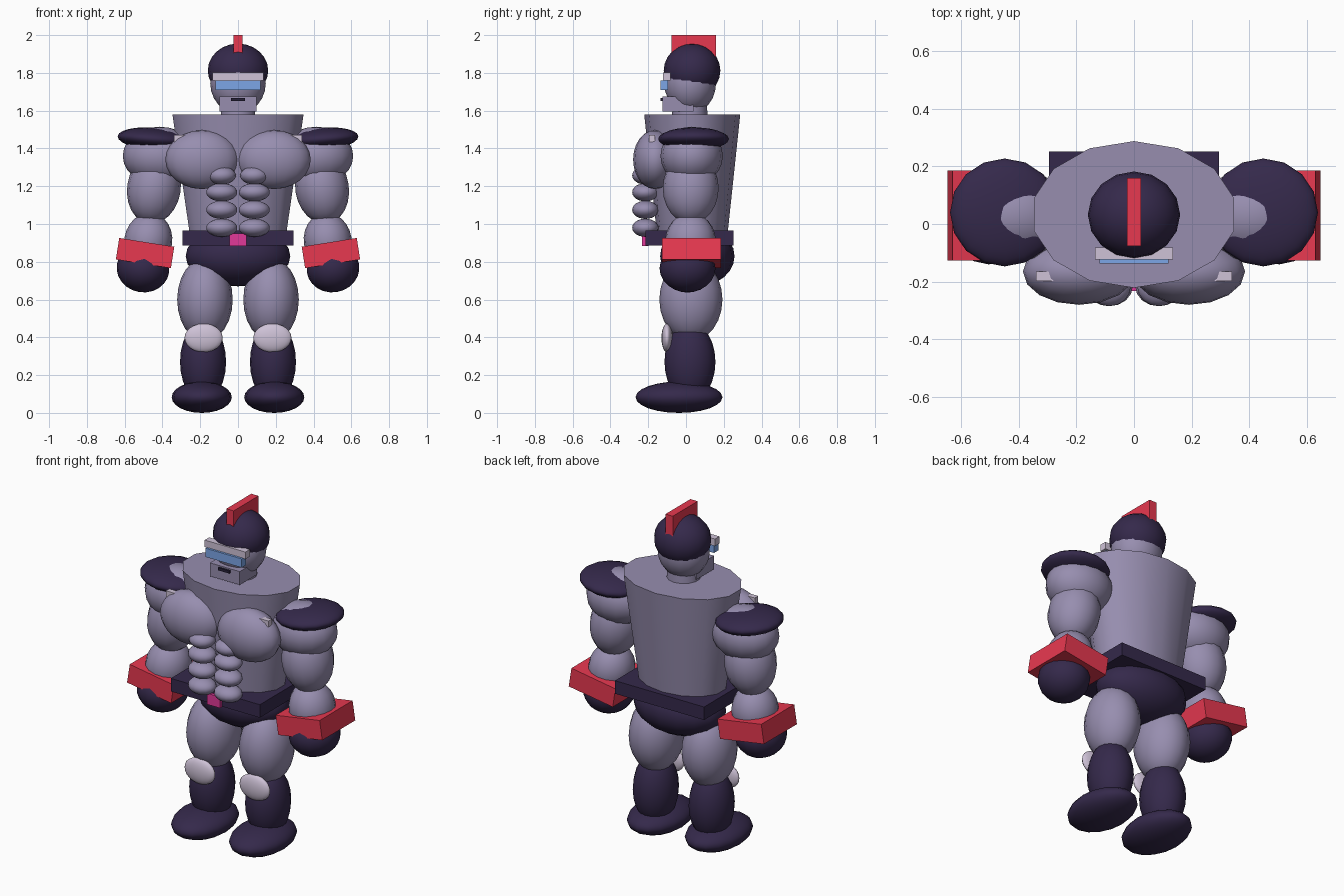
import bpy
from math import radians

if "Cube" in bpy.data.objects:
    bpy.data.objects.remove(bpy.data.objects["Cube"])

COLOURS = {
    "skin": (0.31, 0.27, 0.43), "dark": (0.035, 0.022, 0.07), "red": (0.80, 0.04, 0.08),
    "pale": (0.62, 0.54, 0.68), "blue": (0.20, 0.38, 0.80), "pink": (0.75, 0.04, 0.32),
    "mouth": (0.02, 0.015, 0.04),
}
MATS = {}
for key, rgb in COLOURS.items():
    MATS[key] = bpy.data.materials.new(key)
    MATS[key].diffuse_color = (*rgb, 1)


def finish(name, colour, scale, tilt=0.0):
    ob = bpy.context.object
    ob.name = name
    ob.scale = scale
    ob.rotation_euler.y = radians(tilt)
    ob.data.materials.append(MATS[colour])
    return ob


def ball(name, colour, centre, radii, tilt=0.0):
    bpy.ops.mesh.primitive_uv_sphere_add(segments=16, ring_count=12, location=centre)
    ob = finish(name, colour, radii, tilt)
    bpy.ops.object.shade_smooth()
    return ob


def box(name, colour, centre, size, tilt=0.0):
    bpy.ops.mesh.primitive_cube_add(size=1, location=centre)
    return finish(name, colour, size, tilt)


def cone(name, colour, centre, r_bottom, r_top, height, squash):
    bpy.ops.mesh.primitive_cone_add(vertices=14, radius1=r_bottom, radius2=r_top,
                                    depth=height, location=centre)
    ob = finish(name, colour, (1, squash, 1))
    bpy.ops.object.shade_smooth_by_angle(angle=radians(35))
    return ob


# Torso, belt and trunks
cone("torso", "skin", (0, 0.033, 1.24), 0.255, 0.356, 0.68, 0.714)
box("belt", "dark", (0, 0.018, 0.926), (0.59, 0.465, 0.078))
box("buckle", "pink", (0, -0.215, 0.917), (0.088, 0.035, 0.066))
ball("trunks", "dark", (0, 0.06, 0.83), (0.277, 0.197, 0.16))

# Head, helmet and face details
cone("neck", "skin", (0, 0.02, 1.60), 0.095, 0.09, 0.10, 1)
ball("face", "skin", (0, 0.022, 1.745), (0.147, 0.137, 0.16))
ball("helmet", "dark", (0, 0.032, 1.812), (0.16, 0.15, 0.143))
box("crest", "red", (0, 0.042, 1.91), (0.048, 0.235, 0.18))
box("brow", "pale", (0, -0.102, 1.78), (0.27, 0.042, 0.042))
box("visor", "blue", (0, -0.115, 1.735), (0.24, 0.042, 0.052))
box("jaw", "skin", (0, -0.042, 1.635), (0.197, 0.165, 0.08))
box("mouth", "mouth", (0, -0.125, 1.659), (0.074, 0.022, 0.016))

# Everything that comes in left and right pairs
for side, s in (("right", -1), ("left", 1)):
    # Chest and stomach muscles
    ball(f"{side}_pectoral", "skin", (s * 0.19, -0.165, 1.341), (0.195, 0.115, 0.156))
    box(f"{side}_chest_stud", "pale", (s * 0.308, -0.181, 1.453), (0.064, 0.032, 0.036))
    for row, (z, rx) in enumerate(((1.257, 0.075), (1.168, 0.082), (1.075, 0.082), (0.98, 0.082))):
        ball(f"{side}_ab_{row}", "skin", (s * 0.086, -0.215, z), (rx, 0.07, 0.048))

    # Arm, leaning slightly outward toward the fist
    lean = -s * 9
    ball(f"{side}_shoulder", "skin", (s * 0.415, 0.03, 1.36), (0.195, 0.165, 0.155))
    ball(f"{side}_shoulder_pad", "dark", (s * 0.448, 0.04, 1.45), (0.19, 0.187, 0.06), lean * 0.5)
    ball(f"{side}_upper_arm", "skin", (s * 0.445, 0.025, 1.19), (0.142, 0.148, 0.19), lean)
    ball(f"{side}_forearm", "skin", (s * 0.475, 0.024, 0.91), (0.127, 0.134, 0.15), lean)
    box(f"{side}_wrist_cuff", "red", (s * 0.492, 0.03, 0.846), (0.295, 0.312, 0.115), lean)
    ball(f"{side}_fist", "dark", (s * 0.503, 0.008, 0.765), (0.14, 0.148, 0.127), lean)

    # Leg
    ball(f"{side}_thigh", "skin", (s * 0.175, 0.026, 0.60), (0.147, 0.167, 0.22))
    ball(f"{side}_shin", "dark", (s * 0.185, 0.021, 0.27), (0.122, 0.135, 0.21))
    ball(f"{side}_knee_pad", "pale", (s * 0.182, -0.10, 0.397), (0.101, 0.03, 0.076))
    ball(f"{side}_foot", "dark", (s * 0.192, -0.037, 0.083), (0.159, 0.23, 0.083))

for m in bpy.data.materials:
    if m.users and not m.is_grease_pencil:
        m.use_nodes = True
        m.node_tree.nodes["Principled BSDF"].inputs["Base Color"].default_value = m.diffuse_color
